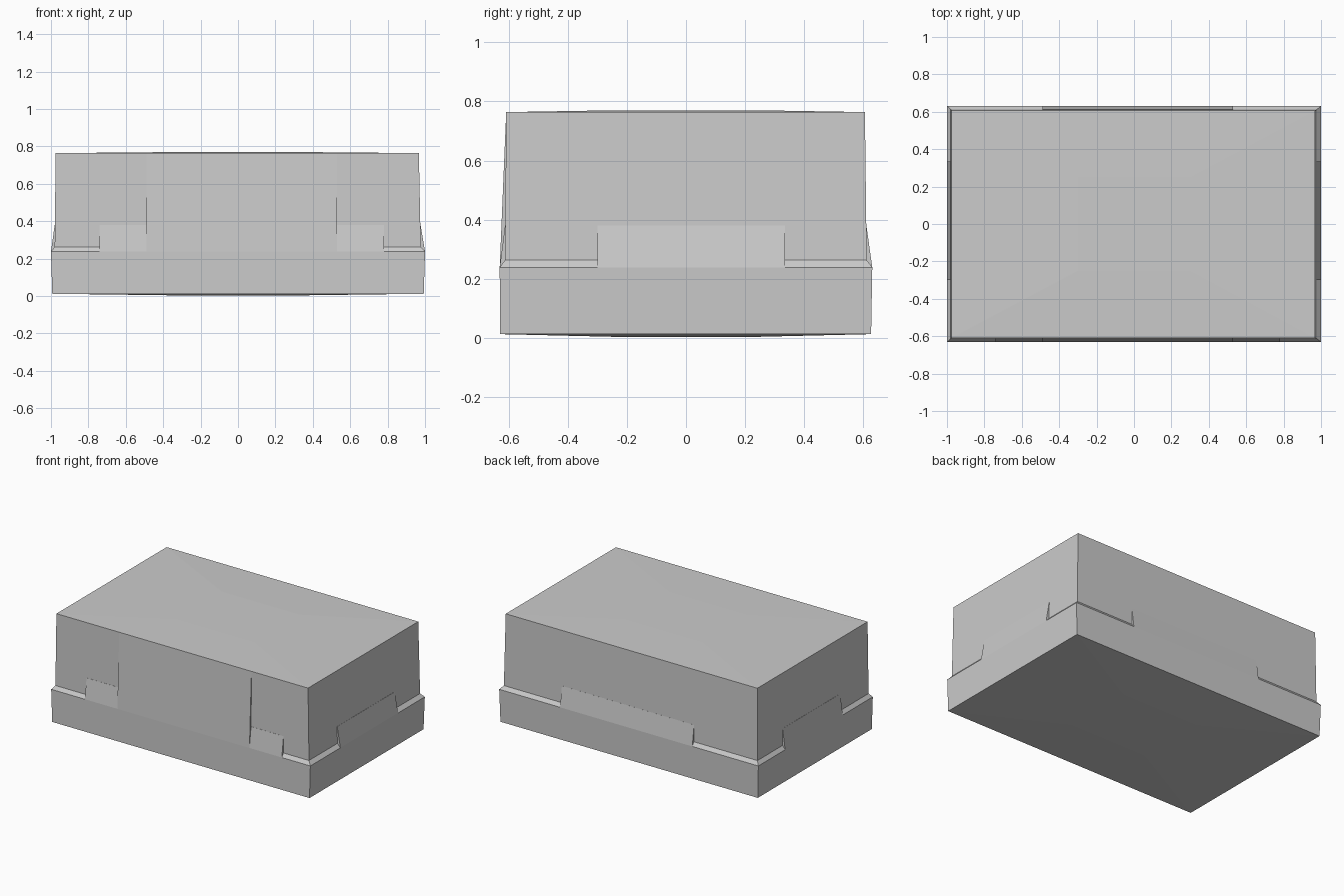
import bpy, bmesh

if "Cube" in bpy.data.objects:
    bpy.data.objects.remove(bpy.data.objects["Cube"])


def new_object(name, bm):
    bmesh.ops.recalc_face_normals(bm, faces=bm.faces)
    mesh = bpy.data.meshes.new(name)
    bm.to_mesh(mesh)
    bm.free()
    obj = bpy.data.objects.new(name, mesh)
    bpy.context.collection.objects.link(obj)
    return obj


def loft(name, rings):
    """Stack of rectangles (x0, x1, y0, y1, z), capped at both ends."""
    bm = bmesh.new()
    loops = []
    for x0, x1, y0, y1, z in rings:
        corners = ((x0, y0), (x1, y0), (x1, y1), (x0, y1))
        loops.append([bm.verts.new((x, y, z)) for x, y in corners])
    for a, b in zip(loops, loops[1:]):
        for i in range(4):
            j = (i + 1) % 4
            bm.faces.new((a[i], a[j], b[j], b[i]))
    bm.faces.new(loops[0])
    bm.faces.new(loops[-1])
    return new_object(name, bm)


def slope_panel(name, axis, sign, start, end, outer, inner, top):
    """Wedge that fills the ledge between start and end along one side."""
    profile = [(outer, 0.238), (inner, top), (inner - 0.04, top), (inner - 0.04, 0.238)]
    bm = bmesh.new()
    ends = []
    for t in (start, end):
        ends.append([bm.verts.new((t, sign * d, z) if axis == 'y' else (sign * d, t, z))
                     for d, z in profile])
    a, b = ends
    for i in range(4):
        j = (i + 1) % 4
        bm.faces.new((a[i], a[j], b[j], b[i]))
    bm.faces.new(a)
    bm.faces.new(b)
    return new_object(name, bm)


# Main box: slightly crowned bottom, wide base, bevelled ledge, narrower upper body, crowned top
loft("box_body", [
    (-0.3, 0.3, -0.25, 0.25, 0.003),
    (-0.993, 0.993, -0.63, 0.627, 0.012),
    (-1.0, 1.0, -0.631, 0.631, 0.238),
    (-0.98, 0.977, -0.613, 0.612, 0.263),
    (-0.975, 0.967, -0.609, 0.606, 0.764),
    (-0.3, 0.3, -0.25, 0.25, 0.77),
])

# Front: tall middle panel and lower panels either side
slope_panel("front_tall_panel", 'y', -1, -0.49, 0.53, 0.631, 0.609, 0.764)
slope_panel("front_low_panel", 'y', -1, -0.74, 0.78, 0.631, 0.613, 0.38)

# Back and end panels
slope_panel("back_panel", 'y', 1, -0.49, 0.53, 0.631, 0.611, 0.38)
slope_panel("right_panel", 'x', 1, -0.30, 0.335, 1.0, 0.976, 0.38)
slope_panel("left_panel", 'x', -1, -0.30, 0.335, 1.0, 0.98, 0.38)
